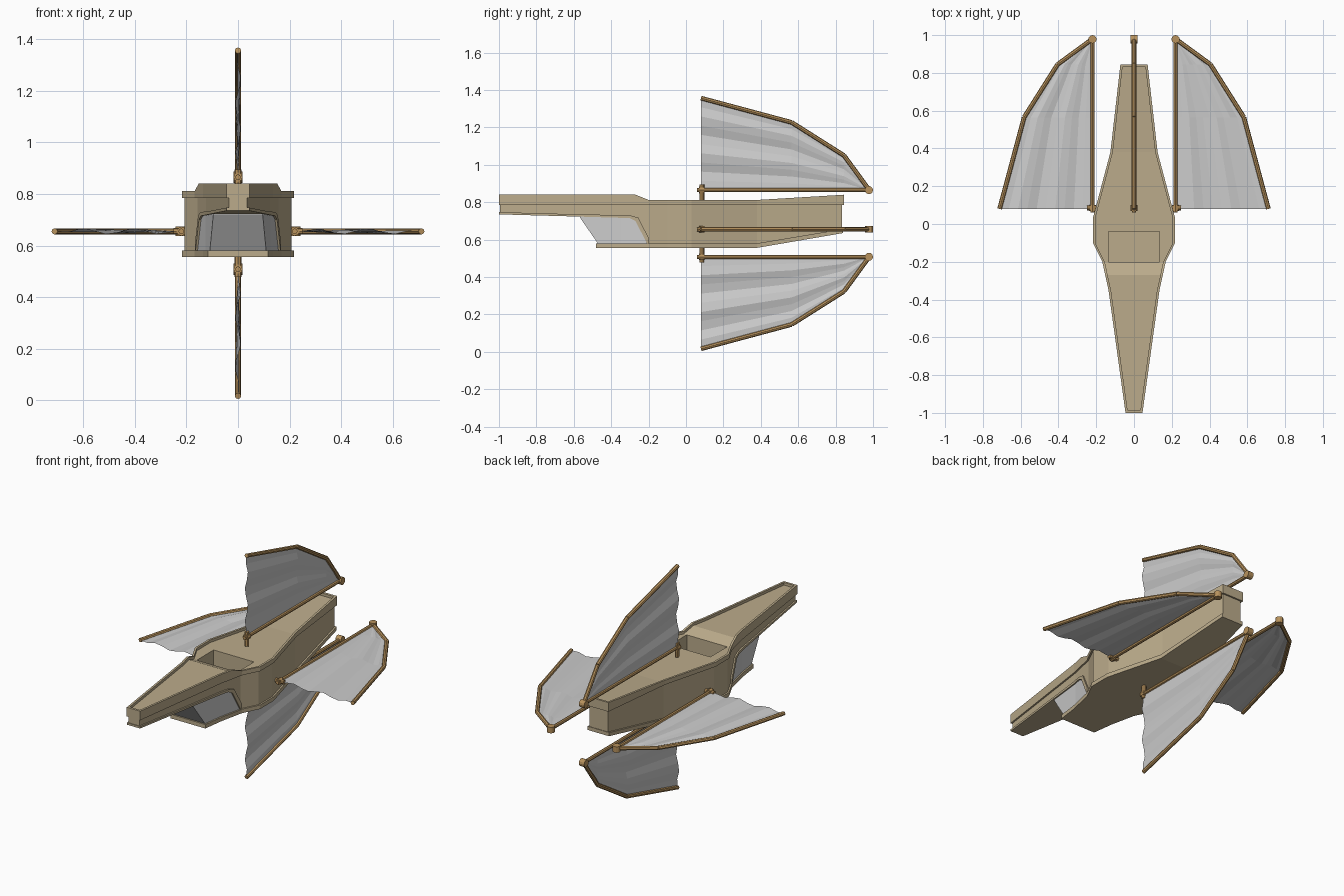
import bpy, bmesh
from math import radians
from mathutils import Matrix, Vector

if "Cube" in bpy.data.objects:
    bpy.data.objects.remove(bpy.data.objects["Cube"])


def material(name, rgb):
    m = bpy.data.materials.new(name)
    m.diffuse_color = (*rgb, 1)
    m.use_nodes = True
    m.node_tree.nodes["Principled BSDF"].inputs["Base Color"].default_value = m.diffuse_color
    return m


TAN = material("tan_hull", (0.50, 0.41, 0.26))
WOOD = material("brown_spar", (0.48, 0.29, 0.11))

# Plan outline of the hull: (y, half width)
PLAN = [(-1, .045), (-.35, .135), (-.2, .168), (-.1, .218), (.03, .218), (.38, .125), (.845, .072)]


def lerp(table, y):
    for (y0, a), (y1, b) in zip(table, table[1:]):
        if y <= y1:
            return a + (b - a) * (y - y0) / (y1 - y0)
    return table[-1][1]


def finish(name, bm, mat=None):
    bmesh.ops.recalc_face_normals(bm, faces=bm.faces)
    me = bpy.data.meshes.new(name)
    bm.to_mesh(me)
    bm.free()
    ob = bpy.data.objects.new(name, me)
    bpy.context.collection.objects.link(ob)
    if mat:
        me.materials.append(mat)
    return ob


def loft(name, sections, mat=None):
    """Skin between equal-length point rings and cap both ends."""
    bm = bmesh.new()
    rings = [[bm.verts.new(p) for p in s] for s in sections]
    n = len(rings[0])
    for a, b in zip(rings, rings[1:]):
        for i in range(n):
            bm.faces.new((a[i], a[(i + 1) % n], b[(i + 1) % n], b[i]))
    bm.faces.new(rings[0])
    bm.faces.new(rings[-1])
    return finish(name, bm, mat)


def box_loft(name, bottom, top, inset, mat=None):
    """Box section following the hull plan between two height tables."""
    lo, hi = bottom[0][0], bottom[-1][0]
    ys = sorted({y for y, _ in bottom + top + PLAN if lo <= y <= hi})
    secs = []
    for y in ys:
        w, b, t = lerp(PLAN, y) - inset, lerp(bottom, y), lerp(top, y)
        secs.append([(-w, y, b), (w, y, b), (w, y, t), (-w, y, t)])
    return loft(name, secs, mat)


# Hull body
hull = box_loft("hull_body",
                [(-.995, .74), (-.57, .73), (-.3, .723), (-.27, .708), (-.2, .57), (.38, .57), (.835, .645)],
                [(-.995, .788), (.835, .788)], .010, TAN)

# Deck with raised rim, closed at nose and tail
RIM = [(-1, .84), (-.27, .84), (-.2, .812), (.38, .812), (.845, .84)]
secs = []
for y, closed in [(-1, 1), (-.986, 1), (-.986, 0), (-.35, 0), (-.27, 0), (-.2, 0), (-.1, 0),
                  (.03, 0), (.38, 0), (.831, 0), (.831, 1), (.845, 1)]:
    w, t = lerp(PLAN, y), lerp(RIM, y)
    i, d = w - .013, t - (0 if closed else .016)
    secs.append([(-w, y, .785), (w, y, .785), (w, y, t), (i, y, t),
                 (i, y, d), (-i, y, d), (-i, y, t), (-w, y, t)])
deck = loft("deck_rim", secs, TAN)

# Nose underside lip and window frame
box_loft("nose_lip",
         [(-1, .735), (-.57, .723), (-.3, .715), (-.27, .70), (-.2, .562)],
         [(-1, .747), (-.57, .735), (-.3, .73), (-.255, .717), (-.2, .61)], .001, TAN)

# Keel plate
box_loft("keel_plate",
         [(-.48, .556), (.38, .556), (.84, .635)],
         [(-.48, .58), (.38, .58), (.84, .657)], 0, TAN)

# Cockpit window under the nose
box_loft("cockpit_window",
         [(-.567, .718), (-.468, .575), (-.21, .575)],
         [(-.567, .727), (-.30, .721), (-.27, .709), (-.21, .59)], .009)

# Hatch opening in the deck
bm = bmesh.new()
bmesh.ops.create_cube(bm, size=1, matrix=Matrix.Translation((0, -.12, .80))
                      @ Matrix.Diagonal((.27, .16, .20, 1)))
cutter = finish("hatch_cutter", bm)
cutter.hide_render = True
cutter.hide_viewport = True
for ob in (hull, deck):
    mod = ob.modifiers.new("hatch", "BOOLEAN")
    mod.operation, mod.object, mod.solver = "DIFFERENCE", cutter, "EXACT"

# Wing profile: (y, height above boom)
SPAR = [(.98, 0), (.845, .185), (.565, .362), (.08, .492)]


def rod(bm, a, b, r, sides=8):
    a, b = Vector(a), Vector(b)
    d = b - a
    rot = d.to_track_quat("Z", "Y").to_matrix().to_4x4()
    bmesh.ops.create_cone(bm, cap_ends=True, segments=sides, radius1=r, radius2=r,
                          depth=d.length, matrix=Matrix.Translation((a + b) / 2) @ rot)


def wing(side, place):
    # Boom, bent spar, pivot pin and mounting peg
    bm = bmesh.new()
    rod(bm, (0, .06, 0), (0, .98, 0), .011)
    for (y0, h0), (y1, h1) in zip(SPAR, SPAR[1:]):
        rod(bm, (0, y0, h0), (0, y1, h1), .012)
    rod(bm, (-.018, .978, 0), (.018, .978, 0), .022, 12)
    rod(bm, (0, .085, -.055), (0, .085, .03), .013)
    rod(bm, (0, .07, 0), (0, .10, 0), .018)
    frame = finish(side + "_wing_frame", bm, WOOD)

    # Pleated sail fanning out from the pivot
    bm = bmesh.new()
    n, rows = 10, []
    for r, (y, h) in enumerate(SPAR[1:]):
        amp = (.003, .007, .010)[r]
        rows.append([bm.verts.new((0 if k in (0, n) else amp * (1, -.3, -1, .3)[k % 4],
                                   y, h * k / n)) for k in range(n + 1)])
    tip = bm.verts.new((0, .98, 0))
    for k in range(n):
        bm.faces.new((tip, rows[0][k], rows[0][k + 1]))
        for a, b in zip(rows, rows[1:]):
            bm.faces.new((a[k], b[k], b[k + 1], a[k + 1]))
    sail = finish(side + "_wing_sail", bm)
    for ob in (frame, sail):
        ob.matrix_world = place


for side, angle, x, z in [("top", 0, 0, .865), ("right", 90, .22, .655),
                          ("bottom", 180, 0, .508), ("left", -90, -.22, .655)]:
    wing(side, Matrix.Translation((x, 0, z)) @ Matrix.Rotation(radians(angle), 4, "Y"))
